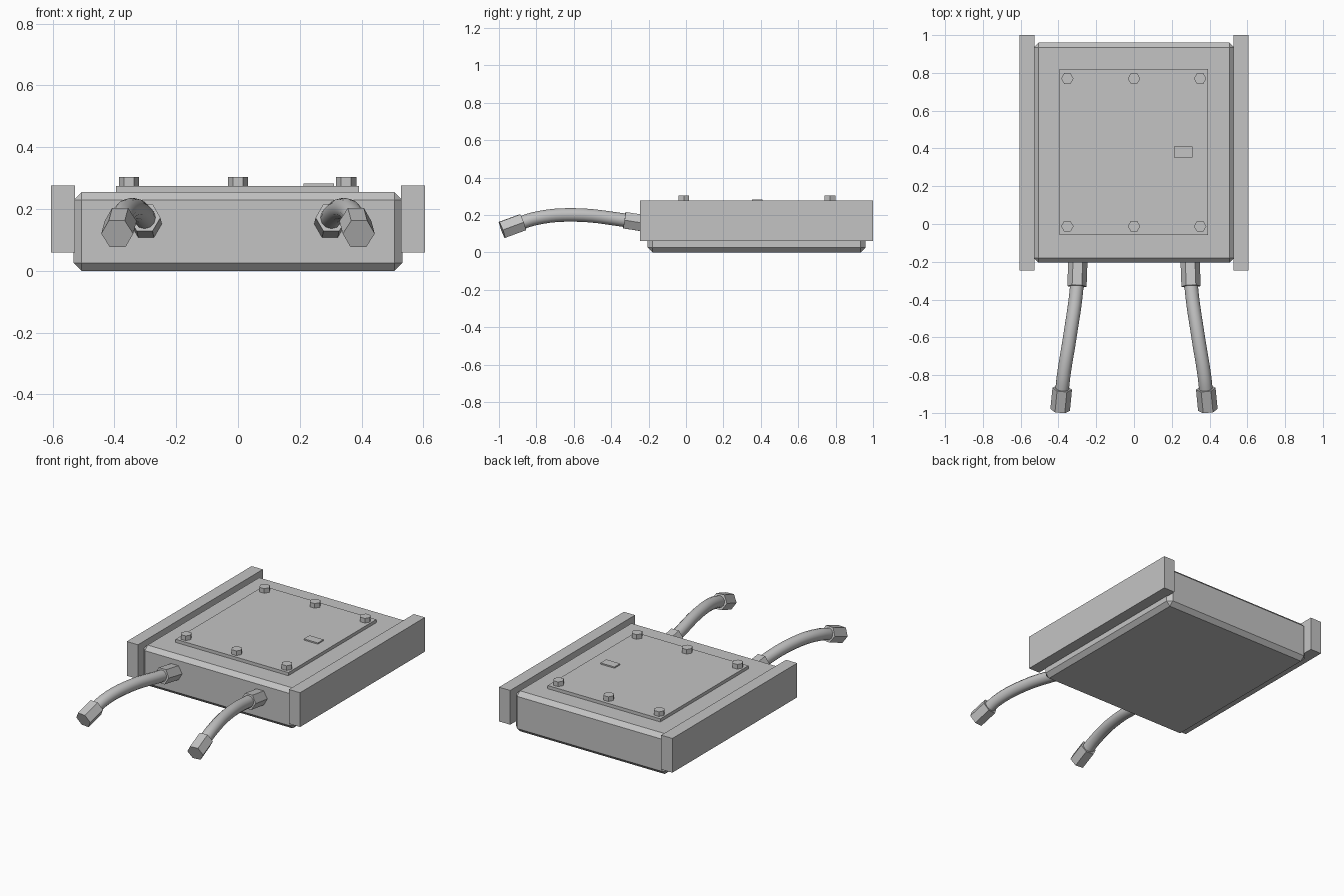
import bpy, bmesh, math
from mathutils import Vector

cube = bpy.data.objects.get("Cube")
if cube:
    bpy.data.objects.remove(cube, do_unlink=True)

# Single grey paint
grey = bpy.data.materials.new("plain grey")
grey.use_nodes = True
colour = (0.55, 0.55, 0.55, 1)
grey.diffuse_color = colour
grey.node_tree.nodes["Principled BSDF"].inputs["Base Color"].default_value = colour


def link(name, data):
    obj = bpy.data.objects.new(name, data)
    data.materials.append(grey)
    bpy.context.collection.objects.link(obj)
    return obj


def box(name, low, high, bevel=0):
    """Box between two corners, optionally chamfered."""
    low, high = Vector(low), Vector(high)
    size = high - low
    bm = bmesh.new()
    bmesh.ops.create_cube(bm, size=1)
    bmesh.ops.scale(bm, vec=size, verts=bm.verts)
    mesh = bpy.data.meshes.new(name)
    bm.to_mesh(mesh)
    bm.free()
    obj = link(name, mesh)
    obj.location = (low + high) / 2
    if bevel:
        mod = obj.modifiers.new("chamfer", 'BEVEL')
        mod.width = bevel
        mod.segments = 1
    return obj


def hexagon(name, start, end, radius):
    """Six-sided prism from start to end, corners pointing sideways."""
    start, end = Vector(start), Vector(end)
    axis = end - start
    bm = bmesh.new()
    bmesh.ops.create_cone(bm, cap_ends=True, segments=6, radius1=radius,
                          radius2=radius, depth=axis.length)
    mesh = bpy.data.meshes.new(name)
    bm.to_mesh(mesh)
    bm.free()
    obj = link(name, mesh)
    obj.location = (start + end) / 2
    obj.rotation_mode = 'QUATERNION'
    obj.rotation_quaternion = axis.to_track_quat('Z', 'X')
    return obj


# Chamfered main body
box("body", (-0.532, -0.205, 0), (0.532, 0.96, 0.255), 0.026)

# Cover plate with raised tab
box("cover_plate", (-0.395, -0.058, 0.25), (0.392, 0.82, 0.275))
box("cover_tab", (0.212, 0.353, 0.27), (0.31, 0.41, 0.283))

# Hexagonal cover bolts
for x in (-0.353, 0, 0.35):
    for y in (-0.012, 0.77):
        bolt = hexagon("cover_bolt", (x, y, 0.27), (x, y, 0.304), 0.033)
        bolt.rotation_mode = 'XYZ'
        bolt.rotation_euler = (0, 0, math.radians(30))

for side, label in ((-1, "right"), (1, "left")):
    # Side rail
    xs = sorted((side * 0.527, side * 0.605))
    box(label + "_rail", (xs[0], -0.245, 0.06), (xs[1], 1.0, 0.276))

    # Bent hose
    path = [(0.297, -0.15, 0.143), (0.303, -0.33, 0.172), (0.34, -0.6, 0.2),
            (0.372, -0.8, 0.182), (0.385, -0.92, 0.143)]
    curve = bpy.data.curves.new(label + "_hose", 'CURVE')
    curve.dimensions = '3D'
    curve.bevel_depth = 0.036
    curve.bevel_resolution = 4
    curve.resolution_u = 6
    curve.use_fill_caps = True
    spline = curve.splines.new('BEZIER')
    spline.bezier_points.add(len(path) - 1)
    for point, (x, y, z) in zip(spline.bezier_points, path):
        point.co = (side * x, y, z)
        point.handle_left_type = point.handle_right_type = 'AUTO'
    link(label + "_hose", curve)

    # Hose fittings at the body and at the free end
    hexagon(label + "_inner_fitting", (side * 0.297, -0.19, 0.15),
            (side * 0.302, -0.33, 0.172), 0.051)
    hexagon(label + "_end_fitting", (side * 0.38, -0.872, 0.161),
            (side * 0.391, -0.984, 0.12), 0.052)
